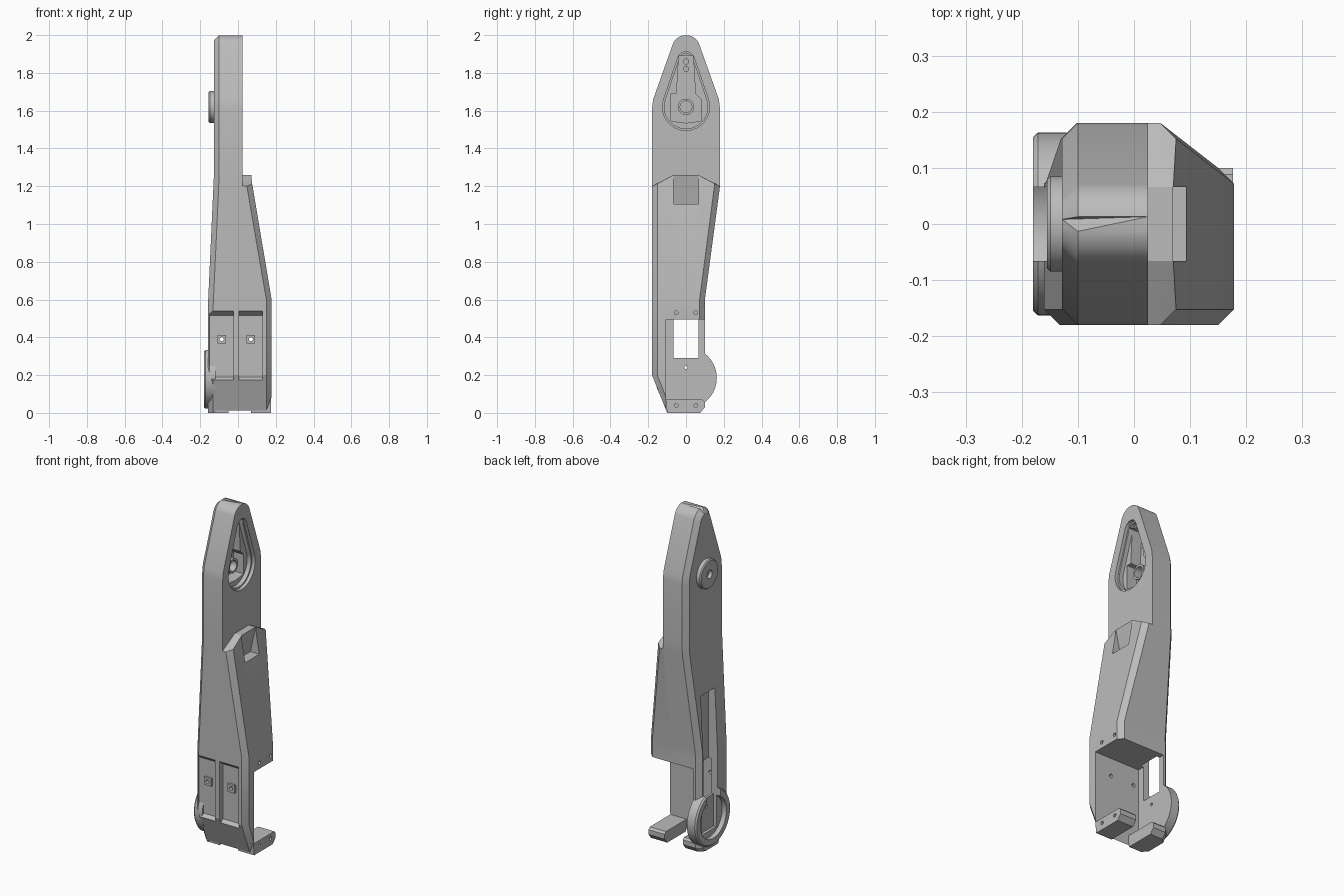
import bpy, bmesh
from math import sin, cos, asin, pi, radians

if "Cube" in bpy.data.objects:
    bpy.data.objects.remove(bpy.data.objects["Cube"])

grey = bpy.data.materials.new("plain grey")
grey.use_nodes = True
grey.diffuse_color = (0.5, 0.5, 0.5, 1)
grey.node_tree.nodes["Principled BSDF"].inputs["Base Color"].default_value = (0.5, 0.5, 0.5, 1)


def loft(name, rings):
    """Skin a list of equal-length rings and cap both ends."""
    bm = bmesh.new()
    loops = [[bm.verts.new(p) for p in ring] for ring in rings]
    n = len(loops[0])
    for a, b in zip(loops, loops[1:]):
        for i in range(n):
            j = (i + 1) % n
            bm.faces.new((a[i], a[j], b[j], b[i]))
    bm.faces.new(loops[0])
    bm.faces.new(loops[-1])
    bmesh.ops.recalc_face_normals(bm, faces=bm.faces)
    mesh = bpy.data.meshes.new(name)
    bm.to_mesh(mesh)
    bm.free()
    mesh.materials.append(grey)
    ob = bpy.data.objects.new(name, mesh)
    bpy.context.collection.objects.link(ob)
    return ob


def prism(name, profile, x0, x1):
    """Extrude a (y, z) profile along x."""
    return loft(name, [[(x, y, z) for y, z in profile] for x in (x0, x1)])


def box(name, x0, x1, y0, y1, z0, z1):
    return prism(name, [(y0, z0), (y1, z0), (y1, z1), (y0, z1)], x0, x1)


def circle(r, y, z, n=48):
    return [(y + r * cos(2 * pi * i / n), z + r * sin(2 * pi * i / n)) for i in range(n)]


def rod_x(name, r, y, z, x0, x1):
    return prism(name, circle(r, y, z), x0, x1)


def rod_y(name, r, x, z, y0, y1):
    return loft(name, [[(px, y, pz) for px, pz in circle(r, x, z, 16)] for y in (y0, y1)])


def teardrop(r1, z1, r2, z2, n=24):
    a = asin((r1 - r2) / (z2 - z1))
    top = [a + (pi - 2 * a) * i / n for i in range(n + 1)]
    low = [pi - a + (pi + 2 * a) * i / n for i in range(n + 1)]
    return ([(r2 * cos(t), z2 + r2 * sin(t)) for t in top]
            + [(r1 * cos(t), z1 + r1 * sin(t)) for t in low])


def cut(ob, *cutters):
    for c in cutters:
        mod = ob.modifiers.new("cut", 'BOOLEAN')
        mod.object, mod.operation, mod.solver = c, 'DIFFERENCE', 'EXACT'
        bpy.context.view_layer.objects.active = ob
        bpy.ops.object.modifier_apply(modifier=mod.name)


def discard(*cutters):
    for c in cutters:
        bpy.data.objects.remove(c)


C = 0.028       # chamfer size
SEAM = 0.025    # plane between arm plate and lower housing
PIVOT = 1.62    # height of upper pivot
HUB = 0.185     # height of lower disc


def left_x(z):
    t = min(max((z - 0.55) / 0.7, 0), 1)
    return -0.16 + 0.032 * t


# Arm plate: full-height profile with chamfered outer edges
straight = [(0, -0.1, 0.075), (0.03, -0.112, 0.1), (0.2, -0.18, 0.1), (0.55, -0.18, 0.1),
            (0.6, -0.18, 0.1), (1.2, -0.18, 0.18), (1.25, -0.18, 0.18),
            (1.61, -0.18, 0.18), (1.66, -0.174, 0.174)]
rings = []
for z, f, b in straight:
    x = left_x(z)
    rings.append([(x, f + C, z), (x + C, f, z), (SEAM, f, z),
                  (SEAM, b, z), (x + C, b, z), (x, b - C, z)])
R, ZC = 0.075, 1.925
for i in range(13):
    a = radians(20 + 5 * i)
    y, z = R * cos(a), ZC + R * sin(a)
    yi, zi = (R - C) * cos(a), ZC + (R - C) * sin(a)
    x = left_x(z)
    rings.append([(x, -yi, zi), (x + C, -y, z), (SEAM, -y, z),
                  (SEAM, y, z), (x + C, y, z), (x, yi, zi)])
arm = loft("arm_plate", rings)

# Lower housing: tapers outward and narrows at the back
rings = []
for z, zi, f, b, x, c in [(0, 0, -0.1, 0.075, 0.178, C), (0.03, 0.03, -0.112, 0.1, 0.178, C),
                          (0.2, 0.2, -0.18, 0.1, 0.178, C), (0.6, 0.6, -0.18, 0.1, 0.178, C),
                          (1.2, 1.213, -0.18, 0.18, 0.075, C), (1.26, 1.26, -0.066, 0.066, 0.07, 0.001)]:
    rings.append([(SEAM, f, z), (x - c, f, z), (x, f + c, zi),
                  (x, b - c, zi), (x - c, b, z), (SEAM, b, z)])
housing = loft("lower_housing", rings)

# Electronics bay, open to the side, back and bottom
bay = box("bay_cutter", -0.12, 1, -0.105, 1, -1, 0.495)
cut(arm, bay)
cut(housing, bay)
discard(bay)

# Front pockets with sloped ends, raised pads and screw holes
for side, x0, x1, xc in (("right", -0.15, -0.025, -0.086), ("left", 0.006, 0.13, 0.068)):
    pocket = prism("pocket_cutter", [(-0.21, 0.14), (-0.15, 0.19), (-0.15, 0.515), (-0.21, 0.565)], x0, x1)
    hole = rod_y("hole_cutter", 0.011, xc, 0.39, -0.3, -0.05)
    cut(arm, pocket, hole)
    cut(housing, pocket, hole)
    pad = box(side + "_screw_pad", xc - 0.023, xc + 0.023, -0.163, -0.148, 0.367, 0.413)
    cut(pad, hole)
    discard(pocket, hole)

# Wedge notch near the top of the housing
notch = loft("notch_cutter", [[(0.071, y, 1.27), (0.035, y, 1.105), (0.2, y, 1.105), (0.2, y, 1.27)]
                              for y in (-0.066, 0.066)])
cut(housing, notch)
discard(notch)

# Lower disc with ring rim
disc = loft("lower_disc", [[(x, y, z) for y, z in circle(r, 0, HUB, 64)]
                           for x, r in ((-0.12, 0.163), (-0.171, 0.163), (-0.18, 0.155))])
recess = rod_x("recess_cutter", 0.122, 0, HUB, -1, -0.152)
slot = box("slot_cutter", -1, -0.1, -0.066, 0.066, 0.29, 0.92)
shelf = box("shelf_cutter", -1, -0.135, -0.066, 0.066, 0.1, 0.3)
pin = rod_x("pin_cutter", 0.008, 0, 0.24, -1, 0)
for ob in (arm, disc):
    cut(ob, recess, slot, shelf, pin)
discard(recess, slot, shelf, pin)

# Bottom lips either side of the bay
lip = [(-0.1, 0), (0.075, 0), (0.1, 0.03), (0.1, 0.058), (0.088, 0.07), (-0.107, 0.07)]
outer_lip = prism("outer_lip", lip, 0.07, 0.176)
prism("inner_lip", lip, -0.122, -0.05)
for y in (-0.052, 0.052):
    for ob, z in ((outer_lip, 0.04), (housing, 0.53)):
        screw = rod_x("screw_cutter", 0.01, y, z, 0.13, 1)
        cut(ob, screw)
        discard(screw)

# Upper teardrop recess with a deeper servo-horn pocket
tear = prism("tear_cutter", teardrop(0.125, PIVOT, 0.045, 1.867), 0.005, 1)
rim = prism("rim_cutter", teardrop(0.115, PIVOT, 0.036, 1.867), -0.02, 1)
well = prism("well_cutter", [(-0.08, 1.545), (0, 1.535), (0.08, 1.545), (0.08, 1.66), (0.05, 1.69),
                             (0.038, 1.89), (-0.038, 1.89), (-0.05, 1.69), (-0.08, 1.69)], -0.085, 1)
cut(arm, tear, rim, well)
discard(tear, rim, well)
for z in (1.82, 1.86):
    screw = rod_x("screw_cutter", 0.014, 0, z, -0.11, 0)
    cut(arm, screw)
    discard(screw)

# Pivot hub inside the pocket and boss outside
hub = rod_x("pivot_hub", 0.043, 0, PIVOT, -0.09, -0.03)
boss = loft("pivot_boss", [[(x, y, z) for y, z in circle(r, 0, PIVOT)]
                           for x, r in ((-0.12, 0.085), (-0.149, 0.085), (-0.155, 0.079))])
bore_in = rod_x("bore_cutter", 0.031, 0, PIVOT, -0.075, 1)
bore_out = rod_x("bore_cutter", 0.024, 0, PIVOT, -1, -0.135)
cut(hub, bore_in)
cut(boss, bore_out)
discard(bore_in, bore_out)

# Smooth the round walls, keep edges crisp
bpy.ops.object.select_all(action='DESELECT')
for ob in bpy.context.collection.objects:
    if ob.type == 'MESH' and grey.name in ob.data.materials:
        ob.select_set(True)
        bpy.context.view_layer.objects.active = ob
bpy.ops.object.shade_smooth_by_angle(angle=radians(20))
